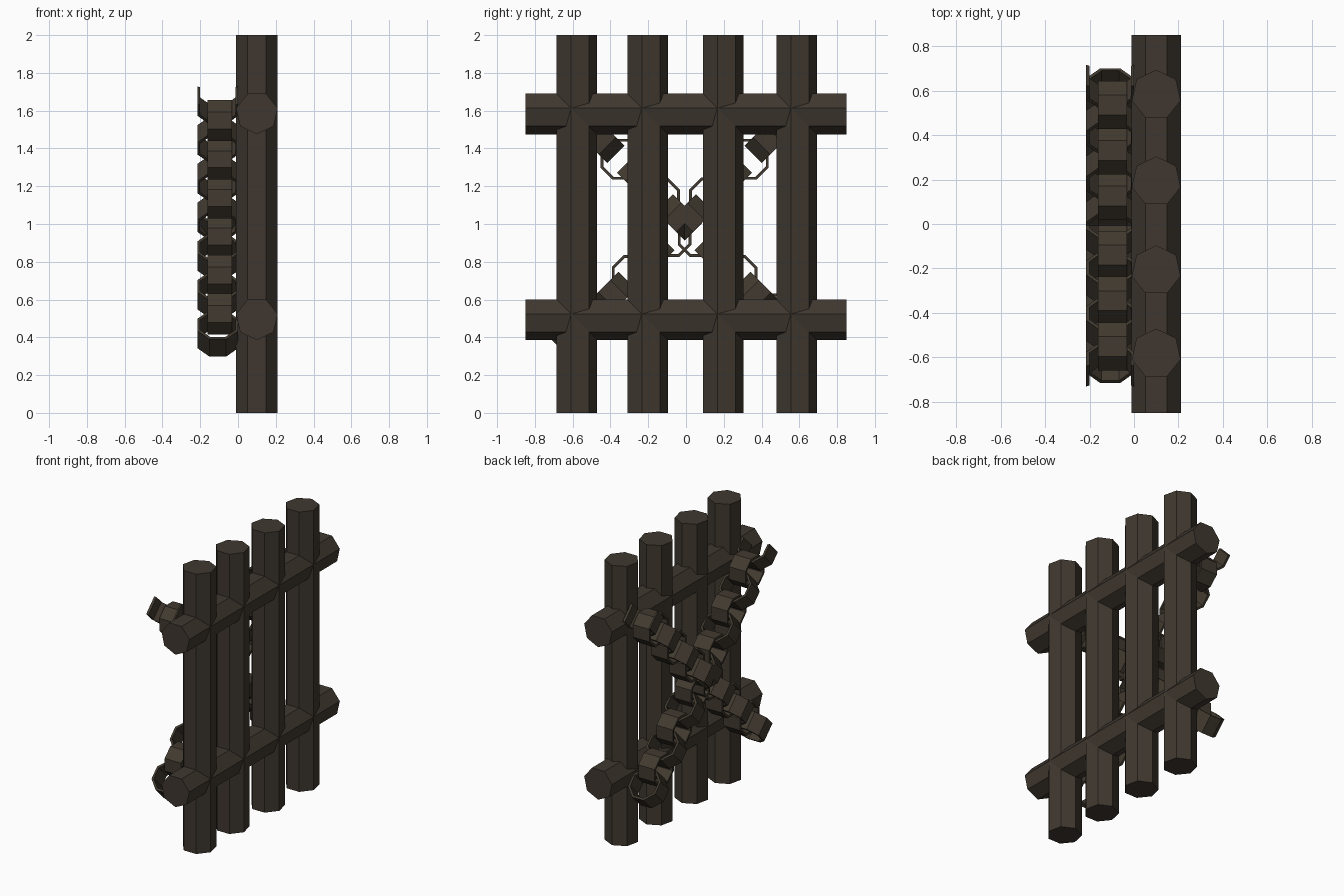
import bpy, bmesh, math
from mathutils import Matrix, Vector

if "Cube" in bpy.data.objects:
    bpy.data.objects.remove(bpy.data.objects["Cube"])


def material(name, col):
    m = bpy.data.materials.new(name)
    m.diffuse_color = (*col, 1)
    m.use_nodes = True
    m.node_tree.nodes["Principled BSDF"].inputs["Base Color"].default_value = m.diffuse_color
    return m


IRON = material("dark iron brown", (0.050, 0.039, 0.029))
CHAIN = material("dark chain brown", (0.053, 0.042, 0.029))


def finish(name, bm, mat):
    bmesh.ops.recalc_face_normals(bm, faces=bm.faces)
    me = bpy.data.meshes.new(name)
    bm.to_mesh(me)
    bm.free()
    me.materials.append(mat)
    ob = bpy.data.objects.new(name, me)
    bpy.context.collection.objects.link(ob)
    return ob


def bar(name, length, matrix, r=0.113):
    """Seven-sided bar along local z, with one corner towards local +y."""
    bm = bmesh.new()
    vs = [bm.verts.new((r * math.sin(i * math.tau / 7), r * math.cos(i * math.tau / 7), -length / 2))
          for i in range(7)]
    base = bm.faces.new(vs)
    ext = bmesh.ops.extrude_face_region(bm, geom=[base], use_keep_orig=True)
    bmesh.ops.translate(bm, vec=(0, 0, length),
                        verts=[g for g in ext["geom"] if isinstance(g, bmesh.types.BMVert)])
    bm.transform(matrix)
    return finish(name, bm, IRON)


# Upright bars
for y in (-0.583, -0.209, 0.191, 0.58):
    bar("upright_bar", 2.0, Matrix.Translation((0.1, y, 1.0)))

# Cross bars
for z in (0.498, 1.588):
    bar("cross_bar", 1.7, Matrix.Translation((0.1, 0, z)) @ Matrix.Rotation(-math.pi / 2, 4, 'X'))


def link(bm, centre, along, side, half_open=False, apothem=0.108, thick=0.015, width=0.13):
    """Eight-sided flat band whose plane is spanned by along and side."""
    axis = along.cross(side)
    rings = []
    # half-open links keep only the two side plates and the far end
    count = 6 if half_open else 8
    for i in range(count):
        a = math.radians(-112.5 + 45 * i)
        ring = []
        for ap, w in ((apothem, -1), (apothem, 1), (apothem - thick, 1), (apothem - thick, -1)):
            r = ap / math.cos(math.pi / 8)
            p = centre + along * (r * math.cos(a)) + side * (r * math.sin(a)) + axis * (w * width / 2)
            ring.append(bm.verts.new(p))
        rings.append(ring)
    for i in range(count - 1 if half_open else count):
        p, q = rings[i], rings[(i + 1) % count]
        for k in range(4):
            bm.faces.new((p[k], p[(k + 1) % 4], q[(k + 1) % 4], q[k]))
    if half_open:
        bm.faces.new(rings[0])
        bm.faces.new(rings[-1])


# Two crossed diagonal chains: links alternate by a quarter turn
STEP = 0.1025
for name, s in (("chain_left_to_right", 1), ("chain_right_to_left", -1)):
    bm = bmesh.new()
    along = Vector((0, s, -1)).normalized()
    across = Vector((0, s, 1)).normalized()
    for i in range(13):
        y = -0.6525 + STEP * i
        centre = Vector((-0.107 if i % 2 == 0 else -0.096, s * y - (0.015 if s < 0 else 0), 0.998 - y))
        link(bm, centre, along, Vector((1, 0, 0)) if i % 2 == 0 else across, half_open=(i == 0))
    finish(name, bm, CHAIN)
